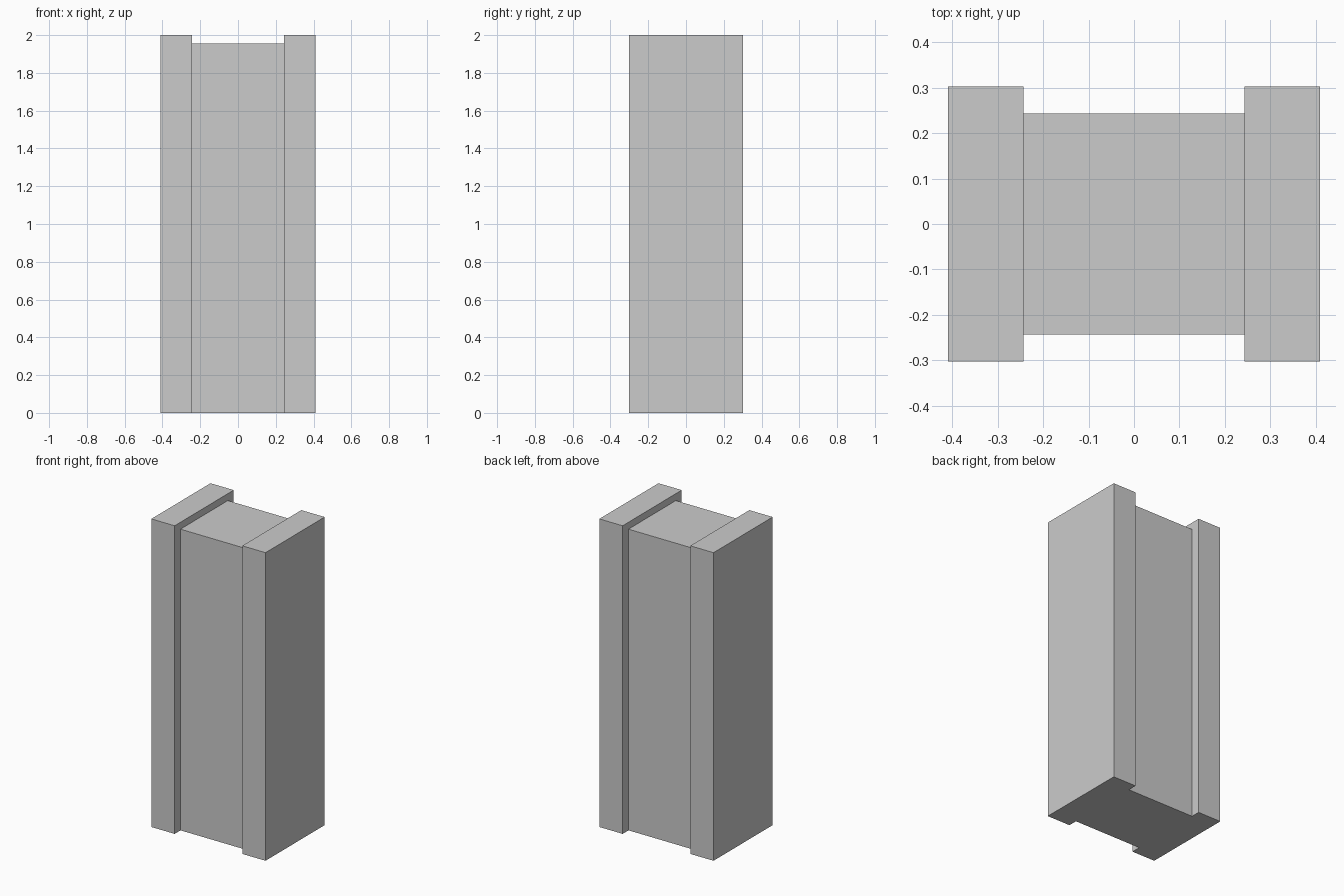
import bpy
import bmesh
from mathutils import Matrix, Vector

default = bpy.data.objects.get("Cube")
if default:
    bpy.data.objects.remove(default, do_unlink=True)

HEIGHT, CORE_HEIGHT = 2.0, 1.955
HALF_WIDTH, CORE_HALF_WIDTH = 0.41, 0.243
HALF_DEPTH, CORE_HALF_DEPTH = 0.303, 0.243

grey = bpy.data.materials.new("plain grey")
grey.use_nodes = True
color = (0.6, 0.6, 0.6, 1)
grey.diffuse_color = color
grey.node_tree.nodes["Principled BSDF"].inputs["Base Color"].default_value = color


def box(name, x0, x1, half_depth, height):
    """Flat-shaded box standing on the ground, centred in depth."""
    center = Vector(((x0 + x1) / 2, 0, height / 2))
    size = Matrix.Diagonal((x1 - x0, 2 * half_depth, height, 1))
    bm = bmesh.new()
    bmesh.ops.create_cube(bm, size=1, matrix=Matrix.Translation(center) @ size)
    mesh = bpy.data.meshes.new(name)
    bm.to_mesh(mesh)
    bm.free()
    mesh.materials.append(grey)
    obj = bpy.data.objects.new(name, mesh)
    bpy.context.collection.objects.link(obj)
    return obj


# Recessed middle block
box("core", -CORE_HALF_WIDTH, CORE_HALF_WIDTH, CORE_HALF_DEPTH, CORE_HEIGHT)

# Taller, deeper slabs on both sides
box("left_side_slab", CORE_HALF_WIDTH, HALF_WIDTH, HALF_DEPTH, HEIGHT)
box("right_side_slab", -HALF_WIDTH, -CORE_HALF_WIDTH, HALF_DEPTH, HEIGHT)
